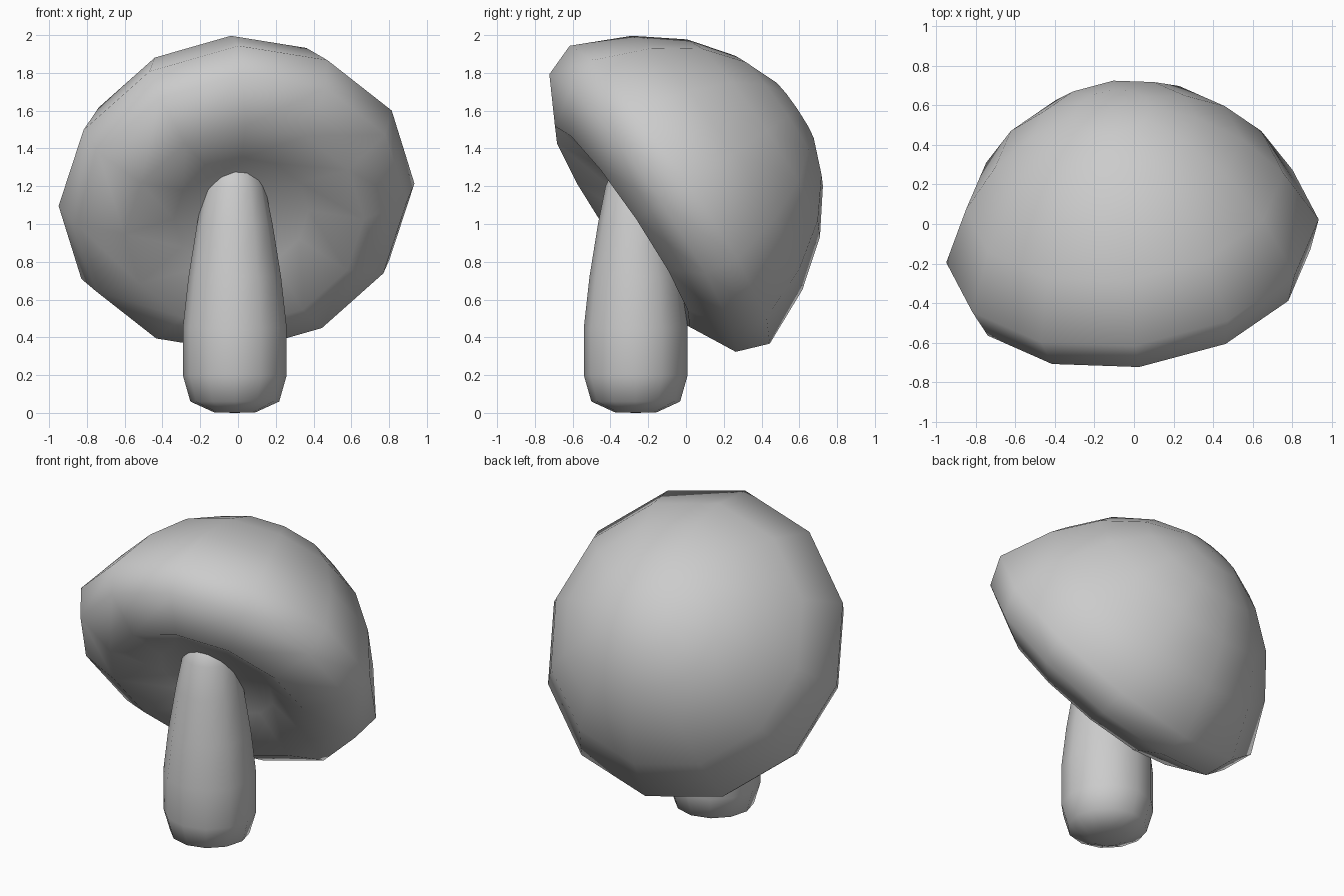
import bpy, bmesh
from math import cos, sin, tau
from mathutils import Matrix, Vector

if "Cube" in bpy.data.objects:
    bpy.data.objects.remove(bpy.data.objects["Cube"])


def lathe(name, profile, sides, matrix, phase=0.0):
    """Revolve (radius, height) points round local z; zero radius closes to a pole."""
    bm = bmesh.new()
    rings = []
    for r, h in profile:
        n = 1 if r == 0 else sides
        rings.append([bm.verts.new((r * cos(tau * i / sides + phase),
                                    r * sin(tau * i / sides + phase), h))
                      for i in range(n)])
    for a, b in zip(rings, rings[1:]):
        for i in range(sides):
            j = (i + 1) % sides
            quad = [a[i % len(a)], a[j % len(a)], b[j % len(b)], b[i % len(b)]]
            bm.faces.new(list(dict.fromkeys(quad)))
    bmesh.ops.recalc_face_normals(bm, faces=bm.faces)
    mesh = bpy.data.meshes.new(name)
    bm.to_mesh(mesh)
    bm.free()
    for p in mesh.polygons:
        p.use_smooth = True
    ob = bpy.data.objects.new(name, mesh)
    ob.matrix_world = matrix
    bpy.context.collection.objects.link(ob)
    return ob


# Cap: domed top, rounded lip and shallow dished underside, tipped backwards
axis = Vector((-0.13, 0.822, 0.554)).normalized()
right = Vector((0.985, 0.115, 0.063))
right = (right - axis * right.dot(axis)).normalized()
up = axis.cross(right)
tilt = Matrix((right, up, axis)).transposed().to_4x4()
cap_profile = [(0, 0.01), (0.36, -0.015), (0.64, -0.13), (0.885, 0.0),
               (0.95, 0.175), (0.81, 0.48), (0.63, 0.715), (0.415, 0.88),
               (0.20, 0.97), (0, 0.99)]
lathe("cap", cap_profile, 12, Matrix.Translation((0.015, -0.23, 1.058)) @ tilt)

# Stem: tapered post with rounded foot and top
stem_profile = [(0, 0), (0.11, 0.003), (0.235, 0.06), (0.275, 0.2),
                (0.275, 0.45), (0.245, 0.72), (0.20, 1.0), (0.16, 1.2),
                (0.12, 1.29), (0.09, 1.31), (0, 1.31)]
lathe("stem", stem_profile, 12, Matrix.Translation((-0.017, -0.266, 0)))
